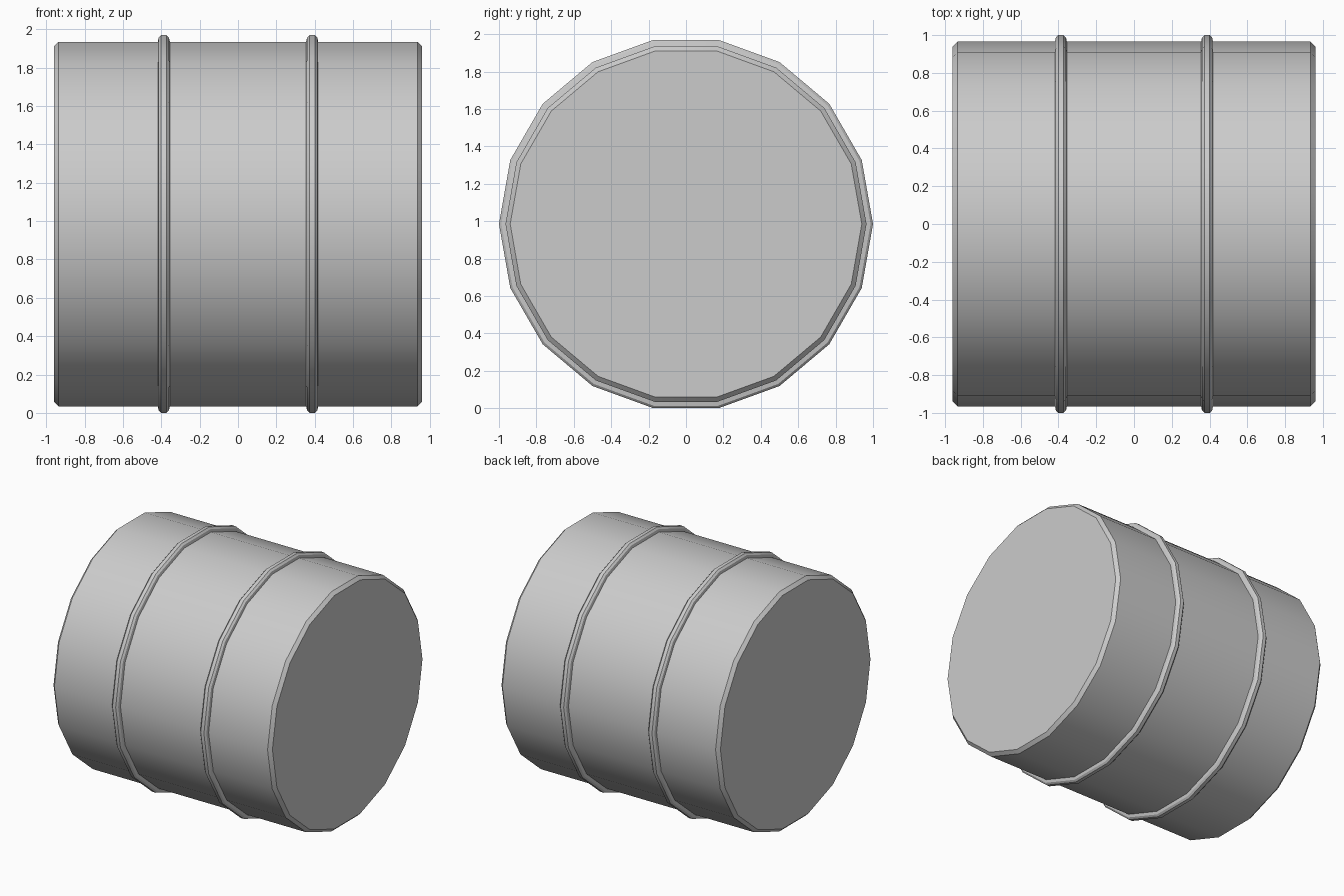
import bpy, bmesh
from math import cos, sin, radians, tau

if "Cube" in bpy.data.objects:
    bpy.data.objects.remove(bpy.data.objects["Cube"])

SIDES = 18
CENTRE_Z = sin(radians(80))  # flat bottom of the 18-sided hoops rests on z = 0


def lathe(name, profile):
    """Sweep (x, radius) points round the x axis, capping both ends."""
    bm = bmesh.new()
    rings = [[bm.verts.new((x, r * cos(tau * i / SIDES), CENTRE_Z + r * sin(tau * i / SIDES)))
              for i in range(SIDES)] for x, r in profile]
    for a, b in zip(rings, rings[1:]):
        for i in range(SIDES):
            j = (i + 1) % SIDES
            bm.faces.new((a[i], a[j], b[j], b[i]))
    bm.faces.new(rings[0])
    bm.faces.new(rings[-1])
    bmesh.ops.recalc_face_normals(bm, faces=bm.faces)
    mesh = bpy.data.meshes.new(name)
    bm.to_mesh(mesh)
    bm.free()
    obj = bpy.data.objects.new(name, mesh)
    bpy.context.collection.objects.link(obj)
    bpy.ops.object.select_all(action='DESELECT')
    obj.select_set(True)
    bpy.context.view_layer.objects.active = obj
    bpy.ops.object.shade_smooth_by_angle(angle=radians(25))
    return obj


# One closed drum skin: chamfered rims and two raised hoops
half = [(0.355, 0.965), (0.36, 0.987), (0.373, 1.0), (0.401, 1.0),
        (0.414, 0.987), (0.418, 0.965), (0.935, 0.965), (0.96, 0.94)]
lathe("drum", [(-x, r) for x, r in reversed(half)] + half)
